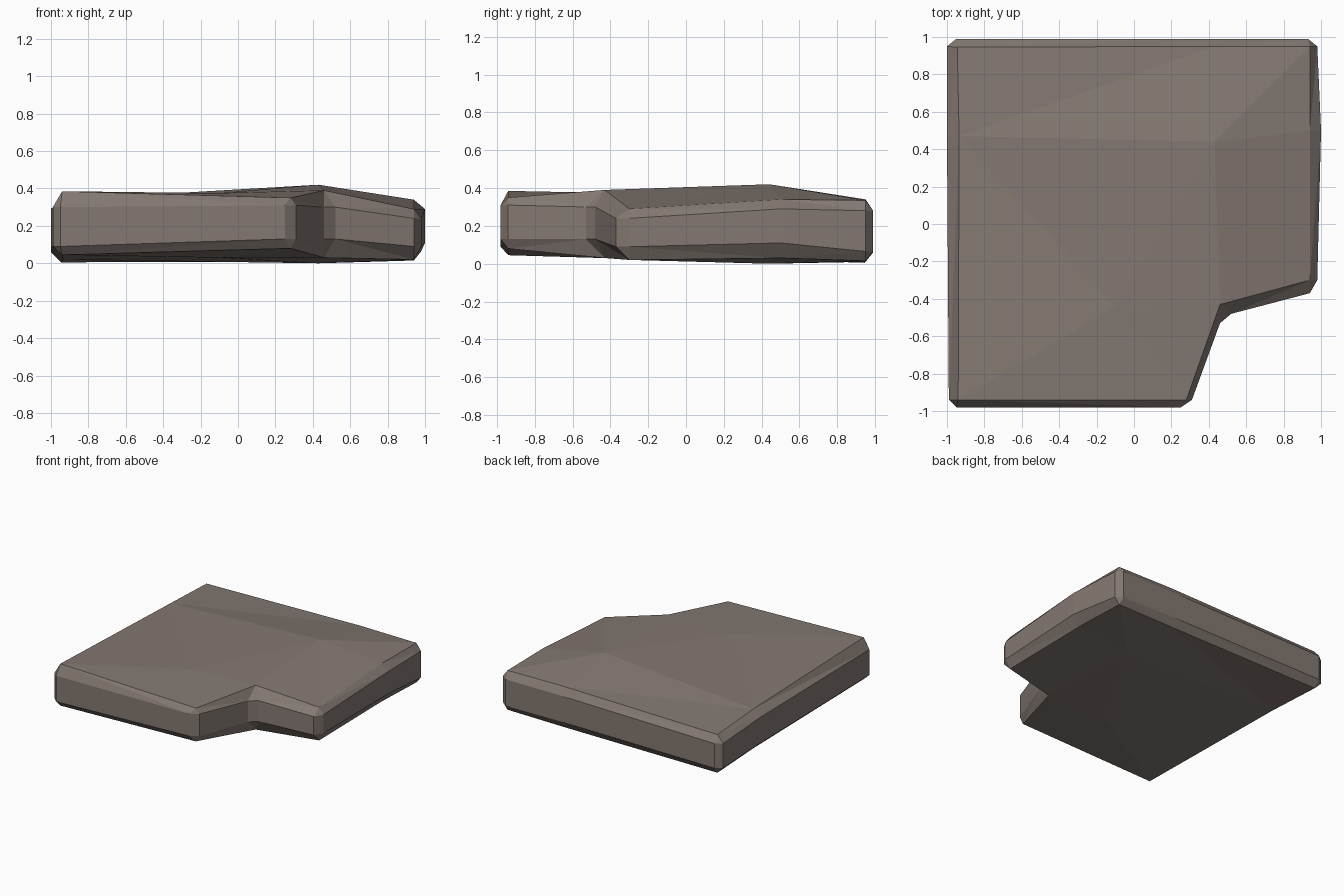
import bpy
import bmesh

cube = bpy.data.objects.get("Cube")
if cube:
    bpy.data.objects.remove(cube, do_unlink=True)

# Stone colour
stone = bpy.data.materials.new("warm_grey_stone")
stone.use_nodes = True
color = (0.23, 0.19, 0.168, 1)
stone.diffuse_color = color
shader = next(n for n in stone.node_tree.nodes if n.type == 'BSDF_PRINCIPLED')
shader.inputs["Base Color"].default_value = color
shader.inputs["Roughness"].default_value = 0.9

# Outline stations: inner point, arriving rim point, leaving rim point,
# then heights of top, upper rim, lower rim and bottom
stations = [
    ((-.94, -.94), (-.99, -.94), (-.95, -.98), (.385, .30, .09, .045)),
    ((.28, -.94), (.25, -.98), (.31, -.94), (.35, .31, .13, .08)),
    ((.46, -.43), (.46, -.53), (.52, -.48), (.39, .30, .13, .03)),
    ((.94, -.30), (.94, -.37), (.98, -.30), (.29, .24, .09, .02)),
    ((.94, .50), (1.0, .50), None, (.34, .29, .11, .03)),
    ((.94, .95), (.98, .95), (.93, .99), (.335, .28, .065, .015)),
    ((.43, .95), (.43, .99), None, (.34, .28, .07, .01)),
    ((-.945, .945), (-.95, .99), (-1.0, .95), (.315, .26, .06, .005)),
    ((-.935, .47), (-1.0, .47), None, (.34, .29, .08, .02)),
]
crown = [((.43, .44), .42, .0), ((-.1, -.44), .375, .03)]

bm = bmesh.new()
top, bottom, arrive, leave = [], [], [], []
for inner, first, second, (t, u, l, b) in stations:
    top.append(bm.verts.new((*inner, t)))
    bottom.append(bm.verts.new((*inner, b)))
    pair = [bm.verts.new((*first, z)) for z in (u, l)]
    arrive.append(pair)
    leave.append([bm.verts.new((*second, z)) for z in (u, l)] if second else pair)
for xy, t, b in crown:
    top.append(bm.verts.new((*xy, t)))
    bottom.append(bm.verts.new((*xy, b)))

# Sides with chamfered rims and corners
count = len(stations)
for i in range(count):
    j = (i + 1) % count
    a, n = leave[i], arrive[j]
    bm.faces.new((top[i], a[0], n[0], top[j]))
    bm.faces.new((a[0], a[1], n[1], n[0]))
    bm.faces.new((a[1], bottom[i], bottom[j], n[1]))
    if arrive[i] is not leave[i]:
        p = arrive[i]
        bm.faces.new((top[i], p[0], a[0]))
        bm.faces.new((p[0], p[1], a[1], a[0]))
        bm.faces.new((p[1], bottom[i], a[1]))

# Uneven top and underside, fanned around the two crown points
PEAK, LOW = count, count + 1
fans = {PEAK: (LOW, 2, 3, 4, 5, 6, 8, LOW), LOW: (8, 0, 1, 2)}
tris = [(6, 7, 8)]
for hub, rim in fans.items():
    tris += [(hub, a, b) for a, b in zip(rim, rim[1:])]
for tri in tris:
    bm.faces.new([top[k] for k in tri])
    bm.faces.new([bottom[k] for k in reversed(tri)])

bmesh.ops.triangulate(bm, faces=[f for f in bm.faces if len(f.verts) > 3])
bmesh.ops.recalc_face_normals(bm, faces=bm.faces)
mesh = bpy.data.meshes.new("stone_slab")
bm.to_mesh(mesh)
bm.free()
mesh.materials.append(stone)
slab = bpy.data.objects.new("stone_slab", mesh)
bpy.context.collection.objects.link(slab)
